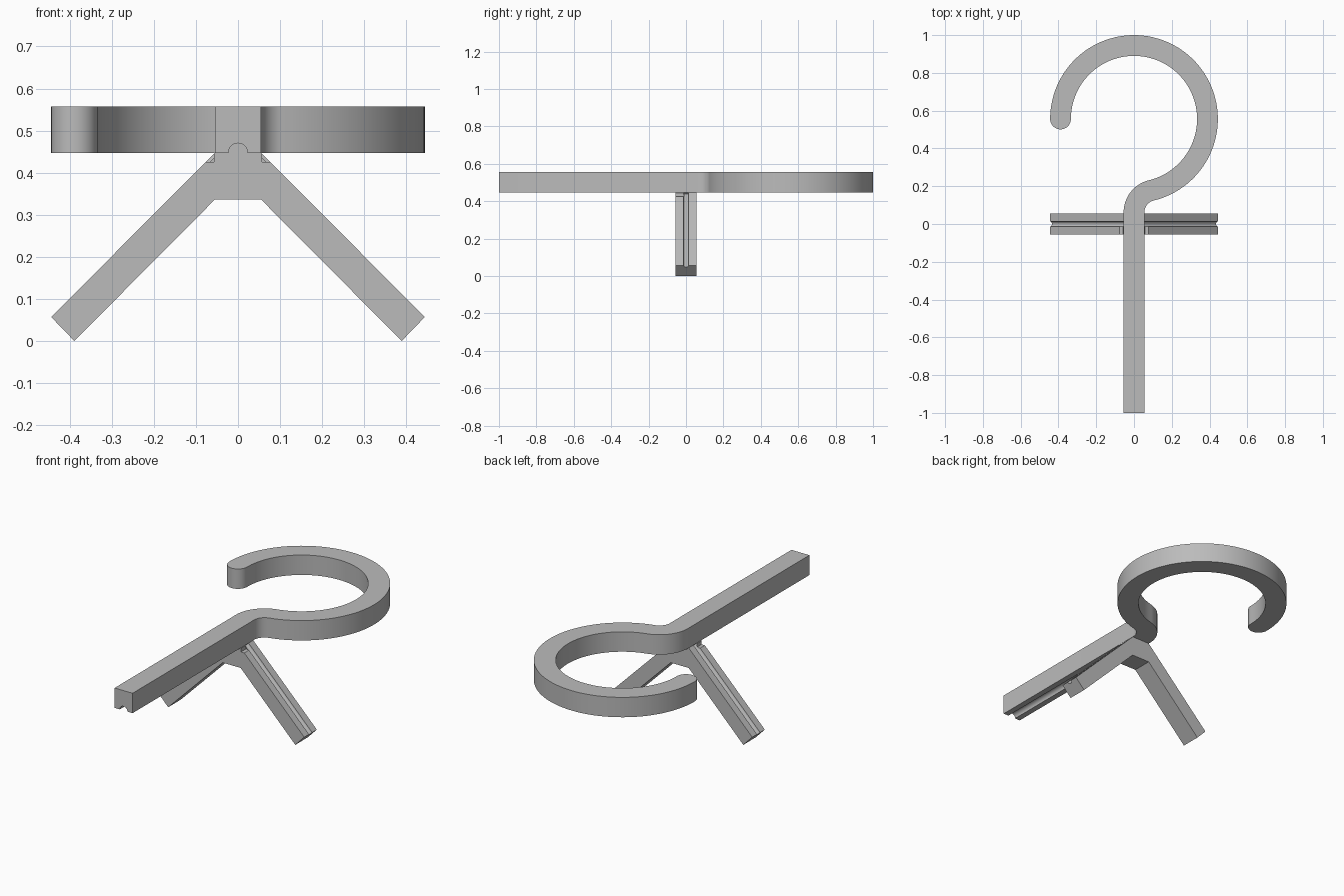
import bpy, bmesh
from math import radians, degrees, cos, sin, sqrt, asin, pi
from mathutils import Matrix, Vector

if "Cube" in bpy.data.objects:
    bpy.data.objects.remove(bpy.data.objects["Cube"], do_unlink=True)

grey = bpy.data.materials.new("plain grey")
grey.use_nodes = True
grey.diffuse_color = (0.5, 0.5, 0.5, 1)
grey.node_tree.nodes["Principled BSDF"].inputs["Base Color"].default_value = (0.5, 0.5, 0.5, 1)

HALF = 0.055             # half the bar width
BASE, TOP = 0.447, 0.557  # underside and top of the bar


def new_object(name, bm):
    bmesh.ops.recalc_face_normals(bm, faces=bm.faces)
    mesh = bpy.data.meshes.new(name)
    bm.to_mesh(mesh)
    bm.free()
    mesh.materials.append(grey)
    obj = bpy.data.objects.new(name, mesh)
    bpy.context.collection.objects.link(obj)
    return obj


def extrude(name, points, offset):
    bm = bmesh.new()
    face = bm.faces.new([bm.verts.new(p) for p in points])
    grown = bmesh.ops.extrude_face_region(bm, geom=[face], use_keep_orig=True)
    moved = [v for v in grown["geom"] if isinstance(v, bmesh.types.BMVert)]
    bmesh.ops.translate(bm, verts=moved, vec=offset)
    return new_object(name, bm)


def rod(name, start, end, radius):
    start, end = Vector(start), Vector(end)
    axis = end - start
    turn = axis.to_track_quat("Z", "Y").to_matrix().to_4x4()
    bm = bmesh.new()
    bmesh.ops.create_cone(bm, cap_ends=True, segments=32, radius1=radius, radius2=radius,
                          depth=axis.length,
                          matrix=Matrix.Translation((start + end) / 2) @ turn)
    return new_object(name, bm)


def block(name, low, high):
    x0, y0, z0 = low
    x1, y1, z1 = high
    return extrude(name, [(x0, y0, z0), (x1, y0, z0), (x1, y1, z0), (x0, y1, z0)], (0, 0, z1 - z0))


def cut(obj, cutter):
    bpy.context.view_layer.objects.active = obj
    mod = obj.modifiers.new("cut", "BOOLEAN")
    mod.operation, mod.solver, mod.object = "DIFFERENCE", "EXACT", cutter
    bpy.ops.object.modifier_apply(modifier=mod.name)
    bpy.data.objects.remove(cutter, do_unlink=True)


def arc(cx, cy, r, a0, a1, n):
    angles = [a0 + (a1 - a0) * i / n for i in range(n + 1)]
    return [(cx + r * cos(a), cy + r * sin(a), BASE) for a in angles]


# Hook outline: straight bar, small bend, then a large open ring
ring, bend, ring_y = 0.389, 0.12, 0.556
bend_y = ring_y - sqrt((ring + bend) ** 2 - bend ** 2)
lean = asin(bend / (ring + bend))
join = -pi / 2 + lean
outline = [(-HALF, -1, BASE), (HALF, -1, BASE)]
outline += arc(bend, bend_y, bend - HALF, pi, pi / 2 + lean, 16)
outline += arc(0, ring_y, ring + HALF, join, pi, 80)[1:]
outline += arc(-ring, ring_y, HALF, pi, 2 * pi, 20)[1:]
outline += arc(0, ring_y, ring - HALF, pi, join, 80)[1:]
outline += arc(bend, bend_y, bend + HALF, pi / 2 + lean, pi, 24)[1:]
hook = extrude("hook_bar", outline, (0, 0, TOP - BASE))

# Round groove under the straight bar, ending at the leg bracket
cut(hook, rod("bar_groove", (0, -1.1, BASE), (0, -HALF, BASE), 0.023))

# Splayed leg bracket
right = [(HALF, BASE), (0.444, 0.057), (0.389, 0), (HALF, 0.336)]
profile = right + [(-x, z) for x, z in reversed(right)]
legs = extrude("leg_bracket", [(x, -HALF, z) for x, z in profile], (0, 2 * HALF, 0))

# Groove along the top of each leg and a small notch beside the bar
for side in (-1, 1):
    cut(legs, rod("leg_groove", (side * HALF, 0, BASE), (side * 0.502, 0, 0), 0.014))
    xs = sorted((side * 0.057, side * 0.1))
    cut(legs, block("leg_notch", (xs[0], -0.1, 0.425), (xs[1], -0.012, 0.5)))

# Smooth the curved walls while keeping the edges crisp
for obj in (hook, legs):
    bpy.ops.object.select_all(action="DESELECT")
    obj.select_set(True)
    bpy.context.view_layer.objects.active = obj
    bpy.ops.object.shade_smooth_by_angle(angle=radians(30))
